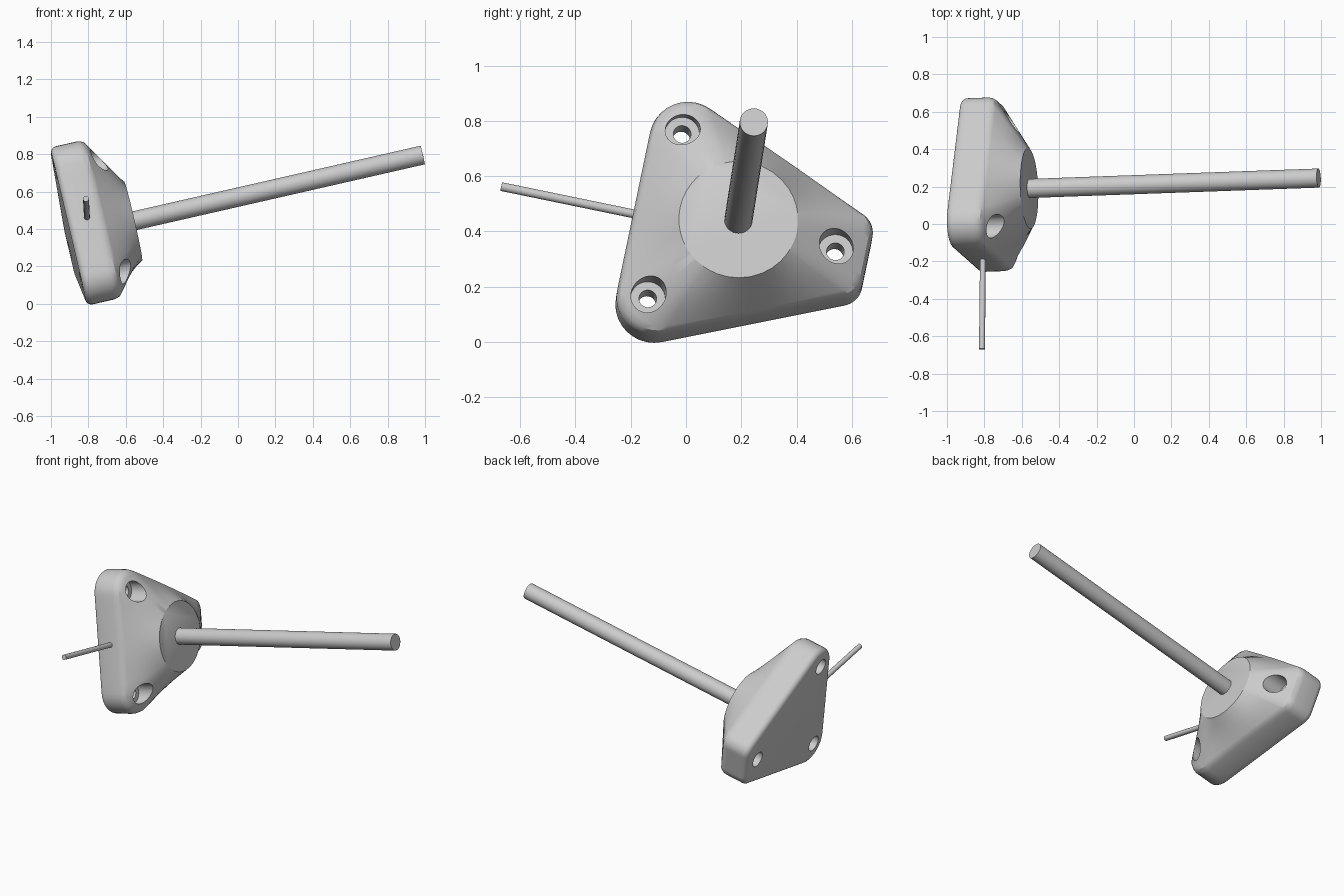
import bpy, math
from mathutils import Vector, Matrix

if "Cube" in bpy.data.objects:
    bpy.data.objects.remove(bpy.data.objects["Cube"])

GREY = (0.6, 0.6, 0.6, 1)
mat = bpy.data.materials.new("light_grey")
mat.use_nodes = True
mat.diffuse_color = GREY
mat.node_tree.nodes["Principled BSDF"].inputs["Base Color"].default_value = GREY

# Tilted frame: origin on the raised boss, local z along the rod, local x to the narrow end
axis = Vector((0.974, 0.035, 0.222)).normalized()
across = Vector((0.0, 0.979, -0.204))
across = (across - axis * across.dot(axis)).normalized()
frame = Matrix((across, axis.cross(across), axis)).transposed().to_4x4()
frame.translation = (-0.56, 0.19, 0.443)


def skin(name, rings):
    """Join equal-length rings with quads and cap both ends."""
    n = len(rings[0])
    faces = [(k * n + i, k * n + (i + 1) % n, (k + 1) * n + (i + 1) % n, (k + 1) * n + i)
             for k in range(len(rings) - 1) for i in range(n)]
    faces.append(tuple(reversed(range(n))))
    faces.append(tuple(range((len(rings) - 1) * n, len(rings) * n)))
    mesh = bpy.data.meshes.new(name)
    mesh.from_pydata([p for ring in rings for p in ring], [], faces)
    mesh.materials.append(mat)
    ob = bpy.data.objects.new(name, mesh)
    bpy.context.collection.objects.link(ob)
    ob.matrix_world = frame
    return ob


def circle(r, h, x=0, y=0, n=32):
    return [Vector((x + r * math.cos(math.tau * i / n), y + r * math.sin(math.tau * i / n), h))
            for i in range(n)]


# Rounded outline: corner centre, radius, start and end angle of each arc
SIDE = math.radians(66.5)
CORNERS = [(0.405, -0.085, 0.08, -SIDE, 0), (0.405, 0.085, 0.08, 0, SIDE),
           (-0.24, 0.30, 0.14, SIDE, math.pi),
           (-0.24, -0.30, 0.14, math.pi, math.tau - SIDE)]


def outline(inset, h, arc=10, edge=10):
    arcs = []
    for x, y, r, a, b in CORNERS:
        angles = [a + (b - a) * i / arc for i in range(arc + 1)]
        arcs.append([Vector((x + (r - inset) * math.cos(t), y + (r - inset) * math.sin(t), h))
                     for t in angles])
    pts = []
    for k, pts_arc in enumerate(arcs):
        start = arcs[(k + 1) % len(arcs)][0]
        pts += pts_arc + [pts_arc[-1].lerp(start, i / edge) for i in range(1, edge)]
    return pts


# Base: rounded back edge, straight wall, then a loft up to the round boss
BACK, RIM, FILLET, BOSS = -0.355, -0.177, 0.035, 0.216
rings = []
for i in range(6):
    t = math.pi / 2 * i / 5
    rings.append(outline(FILLET * (1 - math.sin(t)), BACK + FILLET * (1 - math.cos(t))))
rings += [outline(0, RIM - 0.03), outline(0.003, RIM - 0.012)]
rim = outline(0, RIM)
for t in (0.05, 0.12, 0.3, 0.5, 0.75, 1):
    rings.append([p.lerp(Vector((p.x, p.y, 0)).normalized() * BOSS, t) for p in rim])
base = skin("base", rings)

# Stepped screw holes through the three corners
for x, y in ((-0.265, 0.312), (-0.265, -0.312), (0.365, 0)):
    steps = ((0.063, 0.1), (0.063, -0.19), (0.032, -0.19), (0.032, -0.29),
             (0.05, -0.29), (0.05, -0.4))
    cutter = skin("hole_cutter", [circle(r, h, x, y) for r, h in reversed(steps)])
    cutter.hide_render = True
    mod = base.modifiers.new("hole", "BOOLEAN")
    mod.operation, mod.solver, mod.object = "DIFFERENCE", "EXACT", cutter
    bpy.context.view_layer.objects.active = base
    bpy.ops.object.modifier_apply(modifier=mod.name)
    bpy.data.objects.remove(cutter)

# Long rod out of the boss
rod = skin("rod", [circle(0.051, -0.02), circle(0.051, 1.588)])

# Thin cable out of the wide side
cable = skin("cable", [[Vector((x, p.x, p.y - 0.25)) for p in circle(0.016, 0, n=16)]
                       for x in (-0.868, -0.36)])

# Smooth shading with sharp rims
bpy.ops.object.select_all(action="DESELECT")
for ob in (base, rod, cable):
    ob.select_set(True)
bpy.context.view_layer.objects.active = base
bpy.ops.object.shade_smooth_by_angle(angle=math.radians(30))
